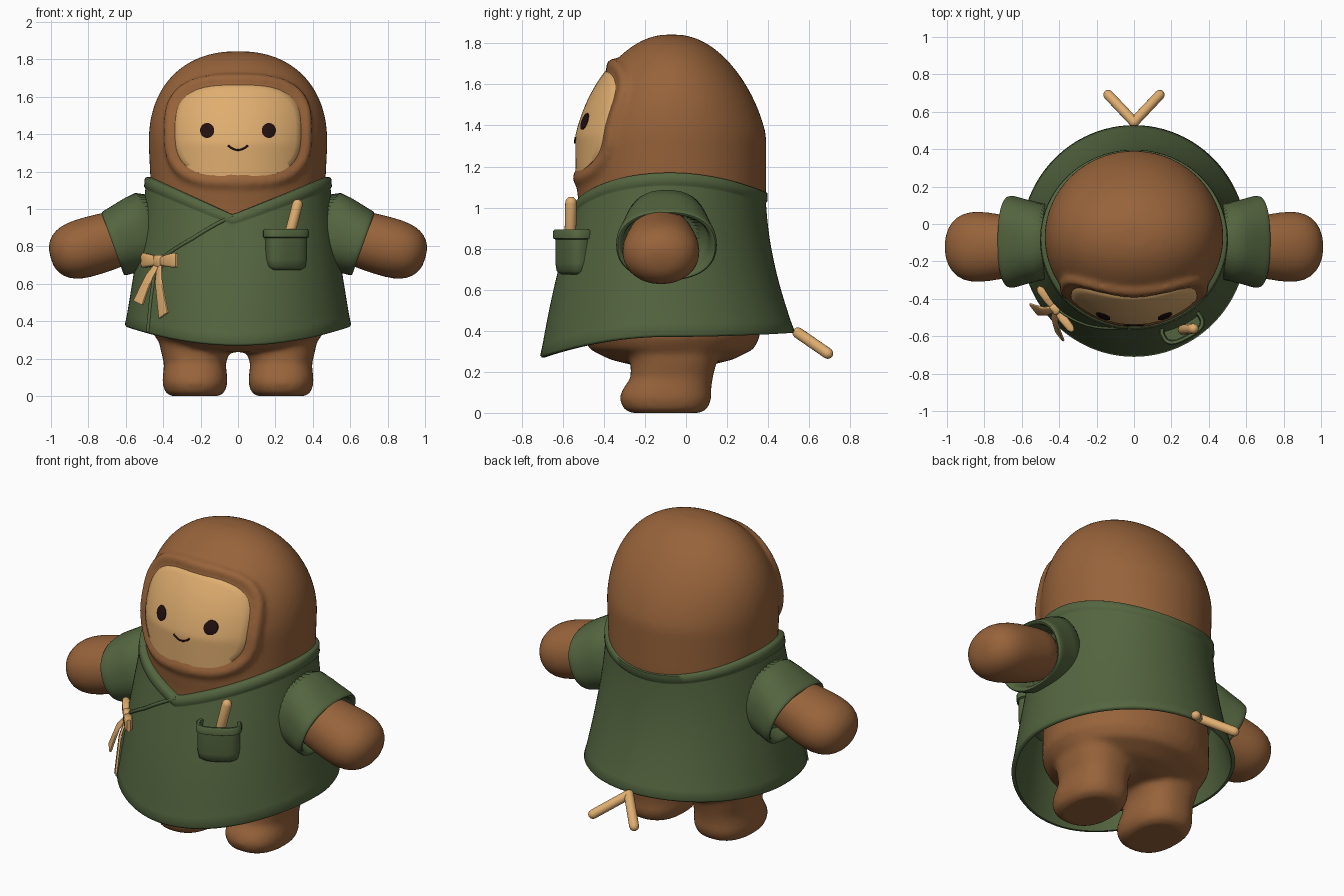
import bpy, bmesh, math
from mathutils import Vector

cube = bpy.data.objects.get("Cube")
if cube:
    bpy.data.objects.remove(cube, do_unlink=True)


def material(name, rgb):
    m = bpy.data.materials.new(name)
    m.use_nodes = True
    m.diffuse_color = (*rgb, 1)
    m.node_tree.nodes["Principled BSDF"].inputs["Base Color"].default_value = (*rgb, 1)
    return m


FUR = material("brown fur", (0.31, 0.125, 0.043))
CLOTH = material("green cloth", (0.088, 0.13, 0.05))
TAN = material("tan", (0.74, 0.42, 0.16))
DARK = material("dark brown", (0.017, 0.005, 0.005))


def power(c, p):
    return math.copysign(abs(c) ** (2 / p), c)


def ring(c, u, v, p=2, n=32):
    """Superellipse of points around c with half-axis vectors u and v."""
    c, u, v = Vector(c), Vector(u), Vector(v)
    angles = [math.tau * i / n for i in range(n)]
    return [c + u * power(math.cos(a), p) + v * power(math.sin(a), p) for a in angles]


def skin(bm, rings, loop=False):
    """Bridge rings with quads; close the ends with caps or join them in a loop."""
    rows = [[bm.verts.new(p) for p in r] for r in rings]
    n = len(rows[0])
    for a, b in zip(rows, rows[1:] + (rows[:1] if loop else [])):
        for i in range(n):
            bm.faces.new((a[i], a[(i + 1) % n], b[(i + 1) % n], b[i]))
    if not loop:
        bm.faces.new(rows[0])
        bm.faces.new(rows[-1])


def finish(name, bm, mat, subdivide=0, angle=40):
    bmesh.ops.recalc_face_normals(bm, faces=bm.faces)
    me = bpy.data.meshes.new(name)
    bm.to_mesh(me)
    bm.free()
    me.materials.append(mat)
    me.shade_smooth()
    me.set_sharp_from_angle(angle=math.radians(angle))
    ob = bpy.data.objects.new(name, me)
    bpy.context.scene.collection.objects.link(ob)
    if subdivide:
        ob.modifiers.new("Subdivision", "SUBSURF").levels = subdivide
        ob.modifiers["Subdivision"].render_levels = subdivide
    return ob


def loft(name, rings, mat, subdivide=0, loop=False, angle=40):
    bm = bmesh.new()
    skin(bm, rings, loop)
    return finish(name, bm, mat, subdivide, angle)


def tube(name, pts, r, mat):
    cu = bpy.data.curves.new(name, "CURVE")
    cu.dimensions = "3D"
    cu.bevel_depth, cu.bevel_resolution, cu.use_fill_caps = r, 3, True
    sp = cu.splines.new("POLY")
    sp.points.add(len(pts) - 1)
    for q, p in zip(sp.points, pts):
        q.co = (*p, 1)
    cu.materials.append(mat)
    bpy.context.scene.collection.objects.link(bpy.data.objects.new(name, cu))


def capsule(name, a, b, r, mat):
    a, b = Vector(a), Vector(b)
    d = (b - a).normalized()
    u = d.orthogonal().normalized()
    v = d.cross(u)
    ends = [math.radians(k) for k in (-85, -60, -30, 0)]
    rings = [ring(a + d * r * math.sin(k), u * r * math.cos(k), v * r * math.cos(k), n=16) for k in ends]
    rings += [ring(b - d * r * math.sin(k), u * r * math.cos(k), v * r * math.cos(k), n=16) for k in reversed(ends)]
    loft(name, rings, mat)


# Head shape
HEAD_Y = -0.07


def head_radius(z):
    if z < 1.35:
        return 0.478 - 0.05 * (1.35 - z)
    return 0.478 * max(0, 1 - ((z - 1.35) / 0.494) ** 2.25) ** (1 / 2.25)


def head_depth(z):
    return 0.965 - 0.5 * max(0, z - 1.35) + 0.1 * max(0, 1.35 - z)


def head_front(x, z, lift=0):
    return Vector((x, HEAD_Y - head_depth(z) * math.sqrt(max(0, head_radius(z) ** 2 - x * x)) - lift, z))


def face_outline(grow, scale=1, lift=0, n=64):
    flat = ring((0, 0, 1.417), ((0.33 + grow) * scale, 0, 0), (0, 0, (0.24 + grow) * scale), 3, n)
    return [head_front(p.x, p.z, lift) for p in flat]


# Body, hood and legs fused into one soft form
bm = bmesh.new()
torso = [(0.235, 0.2, 0.2), (0.26, 0.34, 0.3), (0.31, 0.44, 0.4), (0.37, 0.475, 0.43), (0.6, 0.46, 0.44), (1.0, 0.455, 0.45)]
rings = [ring((0, HEAD_Y, z), (rx, 0, 0), (0, ry, 0), n=64) for z, rx, ry in torso]
for i in range(29):
    z = 1.08 + 0.762 * math.sin(math.pi / 2 * i / 28)
    r = head_radius(z)
    rings.append(ring((0, HEAD_Y, z), (r, 0, 0), (0, r * head_depth(z), 0), n=64))
skin(bm, rings)
legs = [(0, 0.13, 0.17, -0.1), (0.02, 0.16, 0.205, -0.1), (0.07, 0.175, 0.225, -0.1), (0.11, 0.172, 0.217, -0.095),
        (0.17, 0.165, 0.2, -0.07), (0.25, 0.185, 0.21, -0.06), (0.4, 0.21, 0.26, -0.06)]
for s in (1, -1):
    skin(bm, [ring((0.23 * s, y, z), (rx, 0, 0), (0, ry, 0), 2.4) for z, rx, ry, y in legs])
rim = face_outline(0.032, lift=-0.01, n=96)
centre = Vector((0, HEAD_Y - 0.35, 1.417))
rim_rings = []
for p in rim:
    out = Vector((p.x, 0, p.z - centre.z)).normalized()
    rim_rings.append(ring(p, out * 0.038, (0, 0.034, 0), n=12))
skin(bm, rim_rings, loop=True)
body = finish("body_and_hood", bm, FUR, angle=180)
remesh = body.modifiers.new("Fuse", "REMESH")
remesh.mode, remesh.voxel_size, remesh.use_smooth_shade = "VOXEL", 0.016, True
soften = body.modifiers.new("Soften", "SMOOTH")
soften.factor, soften.iterations = 0.5, 8

# Face plate, eyes and mouth
plate = [face_outline(0.01, 1, -0.03)] + [face_outline(0.006, k / 12, 0.008) for k in range(12, 0, -1)]
loft("face", plate, TAN, angle=60)
for s, side in ((1, "left"), (-1, "right")):
    eye = []
    for k, lift in ((1, 0.004), (1, 0.013), (0.8, 0.016), (0.4, 0.017)):
        flat = ring((0.165 * s, 0, 1.42), (0.038 * k, 0, 0), (0, 0, 0.04 * k), n=24)
        eye.append([head_front(p.x, p.z, lift) for p in flat])
    loft(side + "_eye", eye, DARK)
smile = [head_front(0.053 * k / 8, 1.316 + 0.024 * (k / 8) ** 2, 0.01) for k in range(-8, 9)]
tube("mouth", smile, 0.005, DARK)


# Wrapped robe
def robe_point(a, t, lift=0):
    c, s = math.cos(a), math.sin(a)
    if s < 0:
        top = 1.17 - 0.2 * max(0, 1 - abs(0.495 * c + 0.03) / (0.525 if c > -0.06 else 0.465))
        hem = 0.37 - 0.1 * s * s
    else:
        top = 1.17 - 0.095 * s * s
        hem = 0.37 + 0.02 * s * s
    f = t ** 1.2
    y = -0.08 - 0.01 * t - 0.02 * math.sin(math.pi * t)
    return Vector(((0.49 + 0.115 * f + lift) * c, y + (0.468 + 0.152 * f + lift) * s, top + (hem - top) * t))


def robe_ring(t, lift):
    return [robe_point(math.tau * i / 96, t, lift) for i in range(96)]


outer = [(0, 0), (0.006, 0.008), (0.065, 0.008), (0.075, 0)] + [(k / 12, 0) for k in range(1, 12)]
outer += [(0.985, 0.002), (1, -0.008)]
inner = [(1, -0.022)] + [(k / 8, -0.026) for k in range(7, -1, -1)]
loft("robe", [robe_ring(t, d) for t, d in outer + inner], CLOTH, loop=True, angle=60)

# Edge of the overlapping front panel
path = [(-93.5, 0.01), (-118, 0.28), (-141, 0.5), (-144, 0.62), (-144, 0.8), (-143, 0.99)]
edge = []
for (a0, t0), (a1, t1) in zip(path, path[1:]):
    edge += [robe_point(math.radians(a0 + (a1 - a0) * k / 6), t0 + (t1 - t0) * k / 6) for k in range(6)]
tube("robe_overlap_edge", edge + [robe_point(math.radians(path[-1][0]), path[-1][1])], 0.01, CLOTH)

# Sleeves and arms
sleeve = [(0.4, 0.92, 0.2, 0.23), (0.55, 0.865, 0.215, 0.2), (0.63, 0.83, 0.243, 0.187), (0.66, 0.817, 0.248, 0.183),
          (0.673, 0.812, 0.24, 0.177), (0.668, 0.814, 0.22, 0.158), (0.62, 0.835, 0.205, 0.15), (0.5, 0.88, 0.19, 0.14)]
arm = [(0, 0.14, 0.13), (0.15, 0.16, 0.153), (0.3, 0.188, 0.16), (0.39, 0.19, 0.157), (0.46, 0.165, 0.135),
       (0.505, 0.11, 0.09), (0.523, 0.05, 0.04)]
for s, side in ((1, "left"), (-1, "right")):
    loft(side + "_sleeve", [ring((x * s, -0.095, z), (0, ry, 0), (0.34 * rz * s, 0, 0.94 * rz), 2.3, 40)
                            for x, z, ry, rz in sleeve], CLOTH, 1, angle=70)
    loft(side + "_arm", [ring(((0.5 + 0.96 * d) * s, -0.122, 0.885 - 0.28 * d), (0, ry, 0),
                              (0.28 * rz * s, 0, 0.96 * rz), 2.1) for d, ry, rz in arm], FUR, 1, angle=80)

# Pocket with a stick
along, out = Vector((0.88, 0.47, 0)), Vector((0.47, -0.88, 0))
pocket = [(0.675, 0.085, 0.04), (0.69, 0.108, 0.058), (0.73, 0.116, 0.064), (0.845, 0.116, 0.064), (0.85, 0.126, 0.074),
          (0.885, 0.126, 0.074), (0.892, 0.12, 0.068), (0.89, 0.105, 0.053), (0.82, 0.1, 0.05)]
loft("pocket", [ring((0.257, -0.55, z), along * w, out * d, 2.8) for z, w, d in pocket], CLOTH, angle=50)
capsule("pocket_stick", (0.26, -0.565, 0.8), (0.318, -0.56, 1.025), 0.028, TAN)

# Bow
knot = Vector((-0.42, -0.455, 0.72))
across, face = Vector((0.617, -0.786, 0)), Vector((-0.786, -0.617, 0))


def ribbon(name, stations, width_dir, thick_dir):
    loft(name, [ring(c, width_dir * w, thick_dir * d, 4, 16) for c, w, d in stations], TAN, angle=50)


up = Vector((0, 0, 1))
ribbon("bow_knot", [(knot + up * z, w, w * 0.8) for z, w in
                    ((-0.035, 0.02), (-0.025, 0.03), (0.025, 0.03), (0.035, 0.02))], across, face)
for s, side in ((1, "front"), (-1, "back")):
    ribbon("bow_%s_loop" % side, [(knot + across * s * d + up * h, w, t) for d, h, w, t in
                                  ((0.01, 0, 0.018, 0.015), (0.06, 0.003, 0.03, 0.024), (0.13, 0.006, 0.04, 0.022),
                                   (0.15, 0.006, 0.036, 0.01))], up, face)
for end, name in (((-0.525, -0.45, 0.5), "back"), ((-0.39, -0.59, 0.43), "front")):
    d = Vector(end) - knot
    ribbon("bow_%s_tail" % name, [(knot + d * k + face * b, w, 0.008) for k, b, w in
                                  ((0, 0, 0.015), (0.35, 0.02, 0.027), (0.7, 0.015, 0.034), (1, 0.01, 0.041))],
           d.cross(face).normalized(), face)

# Forked twig at the back hem
for s, side in ((1, "left"), (-1, "right")):
    capsule(side + "_twig_prong", (0, 0.545, 0.39), (0.137, 0.69, 0.29) if s > 0 else (-0.137, 0.69, 0.29), 0.027, TAN)
